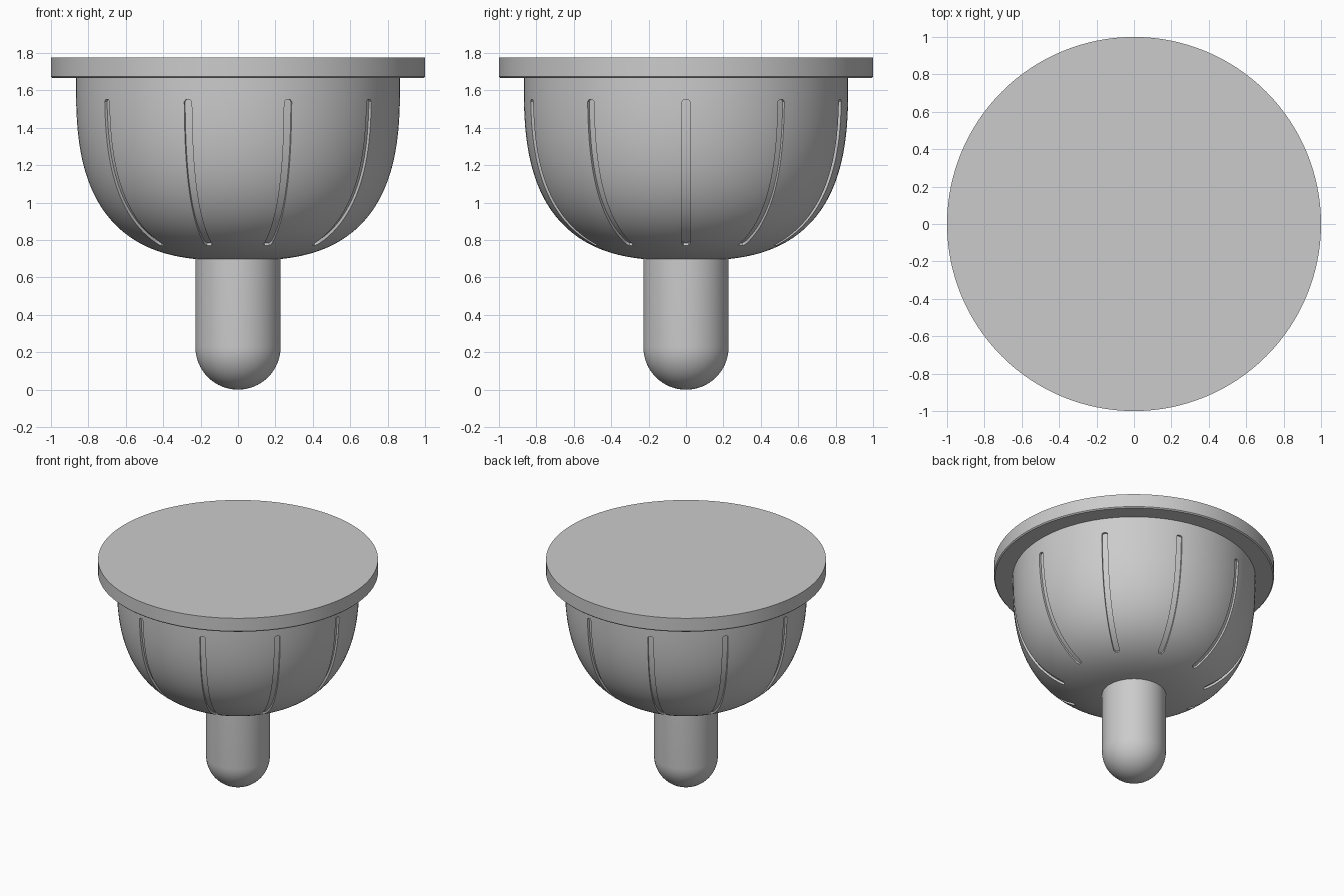
import bpy, bmesh, math
from mathutils import Vector, Matrix

cube = bpy.data.objects.get("Cube")
if cube:
    bpy.data.objects.remove(cube, do_unlink=True)

RIM_R, RIM_Z, BOWL_Z, POWER = 0.867, 1.665, 0.69, 2.8
STEM_R = 0.228
GROOVES, HALF_WIDTH, DEPTH = 10, 0.021, 0.016

grey = bpy.data.materials.new("plain grey")
grey.use_nodes = True
grey.diffuse_color = (0.6, 0.6, 0.6, 1)
grey.node_tree.nodes["Principled BSDF"].inputs["Base Color"].default_value = (0.6, 0.6, 0.6, 1)


def add_object(name, bm):
    bmesh.ops.recalc_face_normals(bm, faces=bm.faces)
    mesh = bpy.data.meshes.new(name)
    bm.to_mesh(mesh)
    bm.free()
    mesh.materials.append(grey)
    obj = bpy.data.objects.new(name, mesh)
    bpy.context.collection.objects.link(obj)
    return obj


def activate(obj):
    bpy.ops.object.select_all(action='DESELECT')
    obj.select_set(True)
    bpy.context.view_layer.objects.active = obj


def smooth(obj):
    activate(obj)
    bpy.ops.object.shade_smooth_by_angle(angle=math.radians(30))


def lathe(name, profile, steps=128):
    """Turn a list of (radius, height) points around the z axis."""
    bm = bmesh.new()
    verts = [bm.verts.new((r, 0, z)) for r, z in profile]
    edges = [bm.edges.new(pair) for pair in zip(verts, verts[1:])]
    bmesh.ops.spin(bm, geom=verts + edges, cent=(0, 0, 0), axis=(0, 0, 1),
                   angle=math.tau, steps=steps)
    bmesh.ops.remove_doubles(bm, verts=bm.verts, dist=0.0001)
    return add_object(name, bm)


def bowl_radius(z):
    t = min(1, max(0, (RIM_Z - z) / (RIM_Z - BOWL_Z)))
    return RIM_R * (1 - t ** POWER) ** (1 / POWER)


# Round top plate with a slightly eased lower edge
plate = lathe("top_plate", [(0, 1.775), (1, 1.775), (1, 1.673), (0.992, RIM_Z), (0, RIM_Z)])
smooth(plate)

# Stem with a domed lower end
dome = [(STEM_R * math.sin(a), STEM_R * (1 - math.cos(a)))
        for a in (i * math.pi / 32 for i in range(17))]
stem = lathe("stem", dome + [(STEM_R, 0.74), (0, 0.74)], 96)
smooth(stem)

# Deep rounded bowl
curve = []
for i in range(49):
    u = i * math.pi / 96
    curve.append((RIM_R * max(0, math.cos(u)) ** (2 / POWER),
                  RIM_Z - (RIM_Z - BOWL_Z) * math.sin(u) ** (2 / POWER)))
bowl = lathe("bowl", [(0, RIM_Z + 0.01), (RIM_R, RIM_Z + 0.01)] + curve)

# Cutter strips that follow the bowl wall
low, high = 0.77, 1.55
heights = [low, low + 0.008]
heights += [low + (high - low) * (i / 24) ** 1.5 for i in range(2, 24)]
heights += [high - 0.01, high]
bm = bmesh.new()
for g in range(GROOVES):
    turn = Matrix.Rotation(g * math.tau / GROOVES, 3, 'Z')
    rings = []
    for k, z in enumerate(heights):
        slope = (bowl_radius(z + 0.002) - bowl_radius(z - 0.002)) / 0.004
        normal = Vector((1, 0, -slope)).normalized()
        base = Vector((bowl_radius(z), 0, z))
        w = HALF_WIDTH * (0.6 if k in (0, len(heights) - 1) else 1)
        rings.append([bm.verts.new(turn @ (base + normal * d + Vector((0, s, 0))))
                      for d, s in ((-DEPTH, -w), (-DEPTH, w), (0.03, w), (0.03, -w))])
    for a, b in zip(rings, rings[1:]):
        for j in range(4):
            n = (j + 1) % 4
            bm.faces.new((a[j], a[n], b[n], b[j]))
    bm.faces.new(rings[0])
    bm.faces.new(rings[-1])
cutter = add_object("groove_cutter", bm)
cutter.hide_render = True

# Carve the grooves into the bowl
activate(bowl)
cut = bowl.modifiers.new("grooves", 'BOOLEAN')
cut.operation = 'DIFFERENCE'
cut.solver = 'EXACT'
cut.object = cutter
bpy.ops.object.modifier_apply(modifier=cut.name)
bpy.data.objects.remove(cutter, do_unlink=True)
smooth(bowl)
